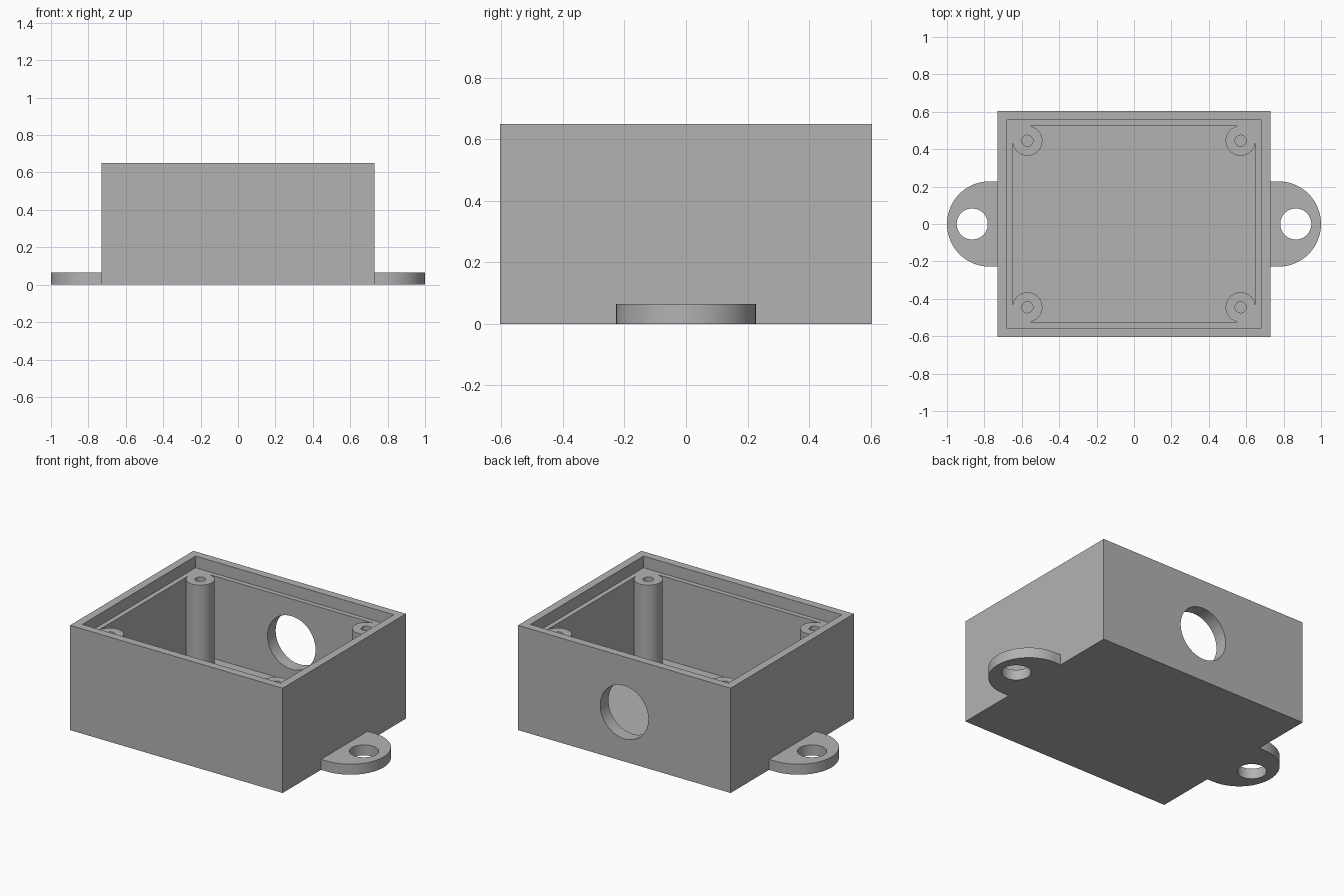
import bpy, bmesh
from math import cos, sin, pi, radians
from mathutils import Matrix

if "Cube" in bpy.data.objects:
    bpy.data.objects.remove(bpy.data.objects["Cube"], do_unlink=True)

grey = bpy.data.materials.new("plain grey")
grey.use_nodes = True
grey.diffuse_color = (0.45, 0.45, 0.45, 1)
grey.node_tree.nodes["Principled BSDF"].inputs["Base Color"].default_value = (0.45, 0.45, 0.45, 1)

WIDTH, DEPTH, HEIGHT = 0.73, 0.605, 0.65   # half width, half depth, full height
FLOOR, LEDGE = 0.065, 0.578
CAVITY_X, CAVITY_Y = 0.65, 0.525
POST_R = 0.08
POST_X, POST_Y = CAVITY_X - POST_R, CAVITY_Y - POST_R


def arc(cx, cy, r, start, end, steps):
    return [(cx + r * cos(start + (end - start) * i / steps),
             cy + r * sin(start + (end - start) * i / steps)) for i in range(steps + 1)]


def circle(cx, cy, r, steps=48):
    return arc(cx, cy, r, 0, 2 * pi, steps)[:-1]


def rectangle(hx, hy):
    return [(-hx, -hy), (hx, -hy), (hx, hy), (-hx, hy)]


def prism(name, outline, z0, z1, matrix=Matrix()):
    """Extrude a flat outline from z0 to z1."""
    bm = bmesh.new()
    face = bm.faces.new([bm.verts.new((x, y, z0)) for x, y in outline])
    top = bmesh.ops.extrude_face_region(bm, geom=[face])
    verts = [v for v in top["geom"] if isinstance(v, bmesh.types.BMVert)]
    bmesh.ops.translate(bm, verts=verts, vec=(0, 0, z1 - z0))
    bmesh.ops.recalc_face_normals(bm, faces=bm.faces)
    bm.transform(matrix)
    mesh = bpy.data.meshes.new(name)
    bm.to_mesh(mesh)
    bm.free()
    mesh.materials.append(grey)
    obj = bpy.data.objects.new(name, mesh)
    bpy.context.collection.objects.link(obj)
    return obj


def activate(obj):
    bpy.ops.object.select_all(action="DESELECT")
    obj.select_set(True)
    bpy.context.view_layer.objects.active = obj


def cut(obj, cutter):
    """Subtract the cutter and throw it away."""
    activate(obj)
    mod = obj.modifiers.new("cut", "BOOLEAN")
    mod.operation, mod.solver, mod.object = "DIFFERENCE", "EXACT", cutter
    bpy.ops.object.modifier_apply(modifier=mod.name)
    bpy.data.objects.remove(cutter, do_unlink=True)


def finish(obj):
    activate(obj)
    bpy.ops.object.shade_smooth_by_angle(angle=radians(30))


# Box body with a shallow recess for the lid
box = prism("box_body", rectangle(WIDTH, DEPTH), 0, HEIGHT)
cut(box, prism("lid_recess", rectangle(0.68, 0.555), LEDGE, HEIGHT + 0.1))

# Main cavity, whose outline wraps round a screw post in each corner
outline = []
for sx, sy, start in ((1, 1, 0), (-1, 1, 90), (-1, -1, 180), (1, -1, 270)):
    a = radians(start)
    outline += arc(sx * POST_X, sy * POST_Y, POST_R, a, a - 1.5 * pi, 36)
cut(box, prism("cavity", outline, FLOOR, LEDGE + 0.03))

# Screw holes in the posts
for sx in (-1, 1):
    for sy in (-1, 1):
        cut(box, prism("screw_hole", circle(sx * POST_X, sy * POST_Y, 0.03, 24), FLOOR, LEDGE + 0.03))

# Round cable opening through the back wall
to_back = Matrix.Translation((0, 0, 0.306)) @ Matrix.Rotation(radians(-90), 4, "X")
cut(box, prism("cable_opening", circle(0, 0, 0.165, 64), 0.45, 0.7, to_back))
finish(box)

# Mounting tabs on both sides
for side, turn in (("left", 0), ("right", pi)):
    matrix = Matrix.Rotation(turn, 4, "Z")
    shape = [(WIDTH, -0.228)] + arc(0.772, 0, 0.228, -pi / 2, pi / 2, 40) + [(WIDTH, 0.228)]
    tab = prism(side + "_mounting_tab", shape, 0, 0.065, matrix)
    cut(tab, prism("bolt_hole", circle(0.865, 0, 0.083), -0.1, 0.2, matrix))
    finish(tab)
